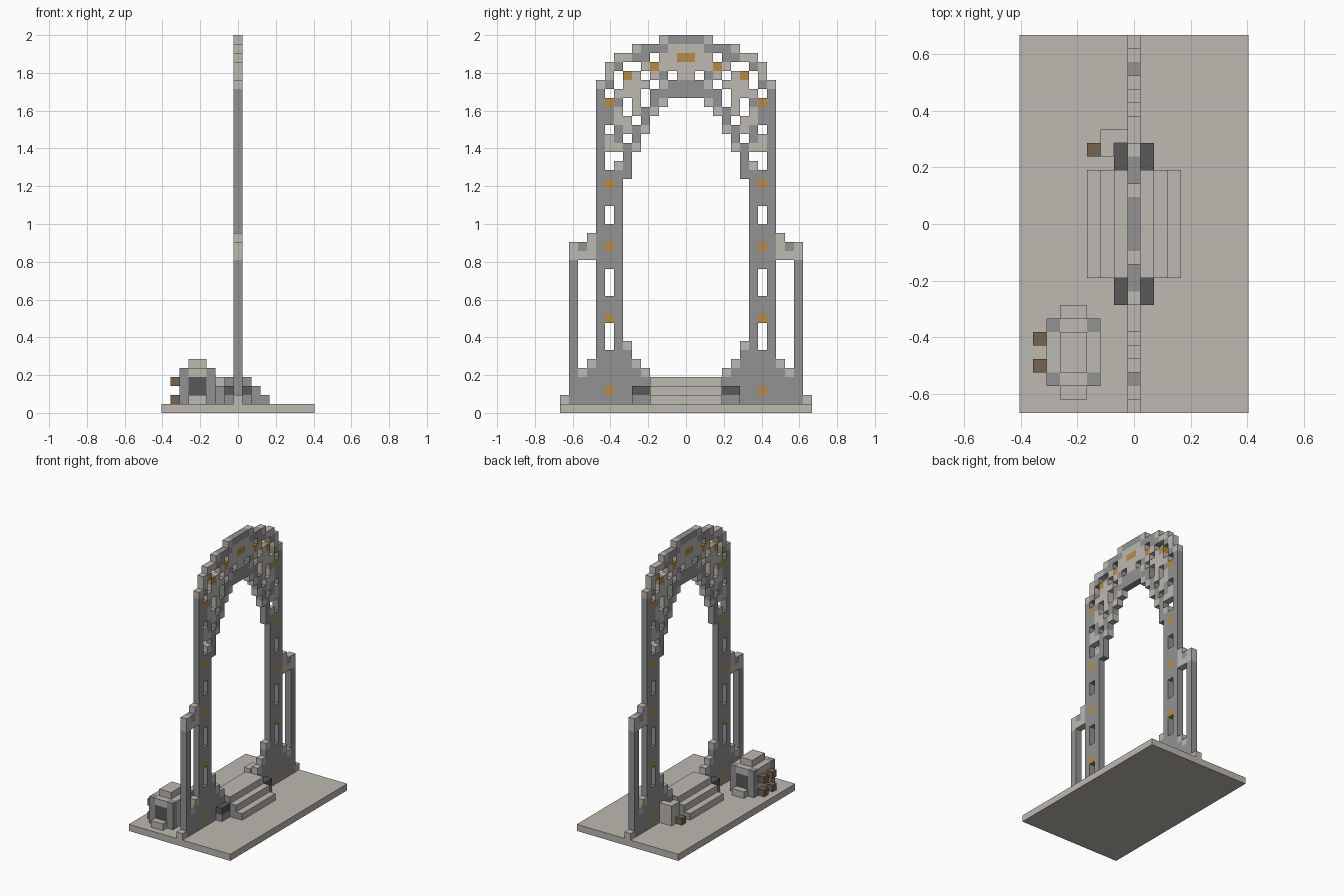
import bpy
import bmesh
from mathutils import Vector

V = 1 / 21  # block size

cube = bpy.data.objects.get("Cube")
if cube:
    bpy.data.objects.remove(cube)


def material(name, rgb):
    m = bpy.data.materials.new(name)
    m.use_nodes = True
    m.diffuse_color = (*rgb, 1)
    m.node_tree.nodes["Principled BSDF"].inputs["Base Color"].default_value = (*rgb, 1)
    return m


MATS = {
    "pale": material("pale_stone", (0.51, 0.48, 0.44)),
    "grey": material("grey_stone", (0.29, 0.29, 0.29)),
    "dark": material("dark_stone", (0.1, 0.1, 0.1)),
    "gold": material("gold", (0.46, 0.26, 0.06)),
    "wood": material("brown_wood", (0.18, 0.125, 0.08)),
}
KEYS = list(MATS)
DIRS = [Vector(s * c for c in axis) for axis in ((1, 0, 0), (0, 1, 0), (0, 0, 1)) for s in (1, -1)]


def fill(cells, xs, ys, zs, key):
    """Fill a block range; ends are exclusive."""
    for x in range(*xs):
        for y in range(*ys):
            for z in range(*zs):
                cells[x, y, z] = key


def build(name, cells, end_key=None):
    """Skin the blocks with their exposed faces; end_key recolours faces along y."""
    bm = bmesh.new()
    for (x, y, z), key in cells.items():
        centre = Vector((x, y + 0.5, z + 0.5))
        for d in DIRS:
            if (x + int(d.x), y + int(d.y), z + int(d.z)) in cells:
                continue
            u = Vector((d.y, d.z, d.x))
            w = d.cross(u)
            corners = [centre + (d + a * u + b * w) / 2
                       for a, b in ((-1, -1), (1, -1), (1, 1), (-1, 1))]
            face = bm.faces.new([bm.verts.new(c * V) for c in corners])
            face.material_index = KEYS.index(end_key if end_key and d.y else key)
    bmesh.ops.remove_doubles(bm, verts=bm.verts, dist=V / 100)
    mesh = bpy.data.meshes.new(name)
    bm.to_mesh(mesh)
    bm.free()
    for m in MATS.values():
        mesh.materials.append(m)
    bpy.context.collection.objects.link(bpy.data.objects.new(name, mesh))


def both_sides(half):
    """Mirror the blocks of one half across the middle of the gateway."""
    mirrored = {(x, -1 - y, z): key for (x, y, z), key in half.items()}
    return {**half, **mirrored}


def paint(cells, rows_by_column, key):
    for y, rows in rows_by_column.items():
        for z in rows:
            cells[0, y, z] = key


# Base slab
bpy.ops.mesh.primitive_cube_add(size=1, location=(0, 0, V / 2))
base = bpy.context.object
base.name = "base_slab"
base.scale = (17 * V, 28 * V, V)
base.data.materials.append(MATS["pale"])

# Gateway half: stepped arch columns from the outer edge to the centre
gate = {}
BOTTOMS = (1, 1, 1, 26, 29, 31, 33, 34, 35, 35)
TOPS = (37, 39, 40, 40, 41, 41, 41, 42, 42, 42)
for i, span in enumerate(zip(BOTTOMS, TOPS)):
    fill(gate, (0, 1), (i - 10, i - 9), span, "grey")
# Stepped foot inside each leg
for y, top in ((-7, 8), (-6, 6), (-5, 5)):
    fill(gate, (0, 1), (y, y + 1), (1, top), "grey")
    gate[0, y, top - 1] = "pale"
# Pale tracery and gold studs
paint(gate, {
    -10: (36,),
    -9: (29, 30, 37, 38),
    -8: (27, 29, 32, 33, 35, 39),
    -7: (31, 32, 35, 36, 39),
    -6: (29, 33, 34, 35, 36, 37, 40),
    -5: (31, 36, 38),
    -4: (33, 37),
    -3: (34, 36, 38, 39, 41),
    -2: (38, 39, 40),
    -1: (37, 38, 40),
}, "pale")
paint(gate, {-9: (2, 10, 18, 25, 34), -7: (37,), -4: (38,), -1: (39,)}, "gold")
# Openings through the legs and tracery
OPENINGS = {
    -9: (7, 8, 9, 13, 14, 15, 21, 22, 27, 28, 31, 35),
    -8: (28, 36, 37),
    -7: (30, 33, 34, 38),
    -6: (32, 38),
    -5: (34, 35, 37),
    -4: (36, 39),
    -2: (37,),
}
for y, rows in OPENINGS.items():
    for z in rows:
        del gate[0, y, z]
build("gateway_arch", both_sides(gate))

# Side buttresses: outer post, footing and linking beam
buttress = {}
fill(buttress, (0, 1), (-13, -12), (1, 19), "grey")
fill(buttress, (0, 1), (-12, -10), (1, 5), "grey")
fill(buttress, (0, 1), (-12, -10), (17, 19), "grey")
paint(buttress, {-14: (1,), -13: (17, 18), -12: (4, 17), -11: (5, 17, 18, 19)}, "pale")
build("side_buttresses", both_sides(buttress))

# Steps through the opening
steps = {}
for level in (1, 2, 3):
    reach = 4 - level
    fill(steps, (-reach, reach + 1), (-4, 4), (level, level + 1), "pale")
build("steps", steps, "grey")

# Low kerbs beside the steps
for name, y in (("front_kerb", -6), ("back_kerb", 4)):
    kerb = {}
    for x in (-1, 1):
        fill(kerb, (x, x + 1), (y, y + 2), (1, 2), "grey")
        fill(kerb, (x, x + 1), (y, y + 2), (2, 3), "dark")
    build(name, kerb)

# Small stone post with a wooden peg
post = {}
fill(post, (-2, 0), (6, 7), (1, 4), "pale")
fill(post, (-2, -1), (5, 6), (1, 4), "pale")
fill(post, (-3, -2), (5, 6), (1, 2), "wood")
build("stone_post", post)

# Shrine: pale body, grey corners, dark panels, feet and cap
shrine = {}
fill(shrine, (-6, -2), (-12, -7), (1, 5), "pale")
for y in (-12, -8):
    fill(shrine, (-5, -3), (y, y + 1), (2, 4), "dark")
    for x in (-6, -3):
        fill(shrine, (x, x + 1), (y, y + 1), (1, 5), "grey")
fill(shrine, (-5, -3), (-13, -6), (1, 2), "pale")
fill(shrine, (-5, -3), (-11, -8), (5, 6), "pale")
build("shrine", shrine)

# Wooden pegs on the shrine's side
pegs = {}
for y in (-11, -9):
    for z in (1, 3):
        fill(pegs, (-7, -6), (y, y + 1), (z, z + 1), "wood")
build("shrine_pegs", pegs)
